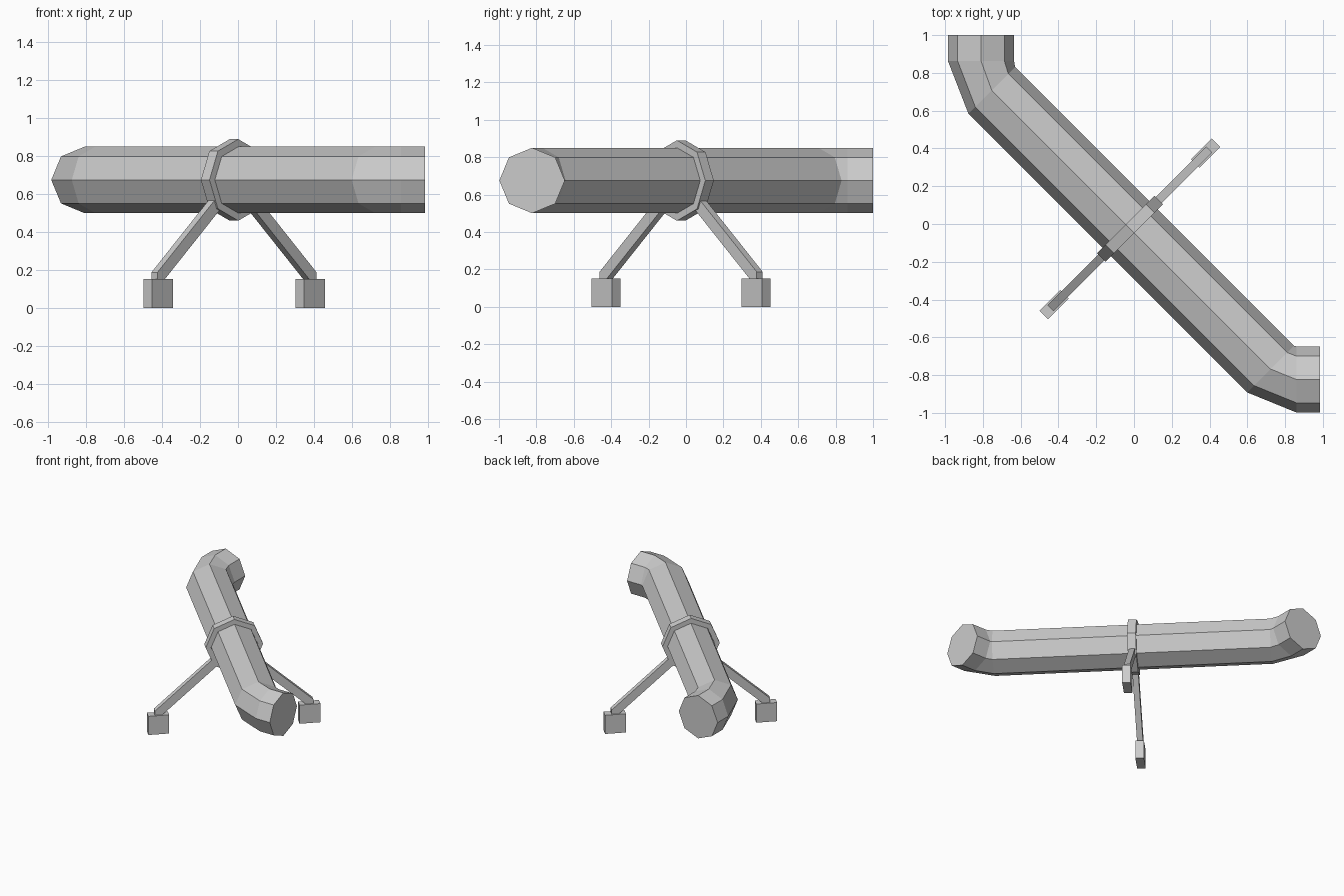
import bpy, bmesh
from math import cos, sin, pi
from mathutils import Vector

if "Cube" in bpy.data.objects:
    bpy.data.objects.remove(bpy.data.objects["Cube"])

UP = Vector((0, 0, 1))
AXIS = Vector((1, -1, 0)).normalized()    # along the diagonal pipe
SIDE = Vector((1, 1, 0)).normalized()     # across it, in the plane of the legs
MID = Vector((-0.021, -0.026, 0))         # stand centre on the ground
PIPE_Z, PIPE_R, COLLAR_R = 0.675, 0.175, 0.215


def finish(name, bm):
    bmesh.ops.recalc_face_normals(bm, faces=bm.faces)
    mesh = bpy.data.meshes.new(name)
    bm.to_mesh(mesh)
    bm.free()
    obj = bpy.data.objects.new(name, mesh)
    bpy.context.collection.objects.link(obj)
    return obj


def octagon(bm, centre, direction, radius):
    across = UP.cross(direction).normalized()
    return [bm.verts.new(centre + radius * (across * cos(i * pi / 4) + UP * sin(i * pi / 4)))
            for i in range(8)]


def bridge(bm, a, b):
    for i in range(8):
        j = (i + 1) % 8
        bm.faces.new((a[i], a[j], b[j], b[i]))


def extruded_profile(name, points, width, sign):
    """Profile of (distance from centre, height), given width along the pipe axis."""
    bm = bmesh.new()
    loops = [[bm.verts.new(MID + SIDE * (sign * d) + UP * z + AXIS * w) for d, z in points]
             for w in (-width / 2, width / 2)]
    for loop in loops:
        bm.faces.new(loop)
    n = len(points)
    for i in range(n):
        j = (i + 1) % n
        bm.faces.new((loops[0][i], loops[0][j], loops[1][j], loops[1][i]))
    return finish(name, bm)


# Octagonal pipe with a faceted elbow at each end
east, south = Vector((1, 0, 0)), Vector((0, -1, 0))
stations = [((0.985, -0.823), east), ((0.86, -0.823), east),
            ((0.723, -0.768), AXIS), ((-0.753, 0.708), AXIS),
            ((-0.81, 0.863), south), ((-0.81, 1.0), south)]
bm = bmesh.new()
rings = [octagon(bm, Vector((x, y, PIPE_Z)), d, PIPE_R) for (x, y), d in stations]
for a, b in zip(rings, rings[1:]):
    bridge(bm, a, b)
bm.faces.new(rings[0])
bm.faces.new(rings[-1])
finish("pipe", bm)

# Octagonal collar clamped around the pipe
bm = bmesh.new()
centre = MID + UP * PIPE_Z
rings = [octagon(bm, centre + AXIS * off, AXIS, r)
         for off, r in ((-0.032, PIPE_R), (-0.032, COLLAR_R), (0.032, COLLAR_R), (0.032, PIPE_R))]
for i in range(4):
    bridge(bm, rings[i], rings[(i + 1) % 4])
finish("collar", bm)

# Mirrored slanted legs and foot blocks
leg = [(0.54, 0.15), (0.594, 0.15), (0.594, 0.187), (0.15, 0.583), (0.11, 0.533)]
foot = [(0.489, 0), (0.645, 0), (0.645, 0.152), (0.489, 0.152)]
for label, sign in (("front", -1), ("back", 1)):
    extruded_profile(label + "_leg", leg, 0.045, sign)
    extruded_profile(label + "_foot", foot, 0.064, sign)
